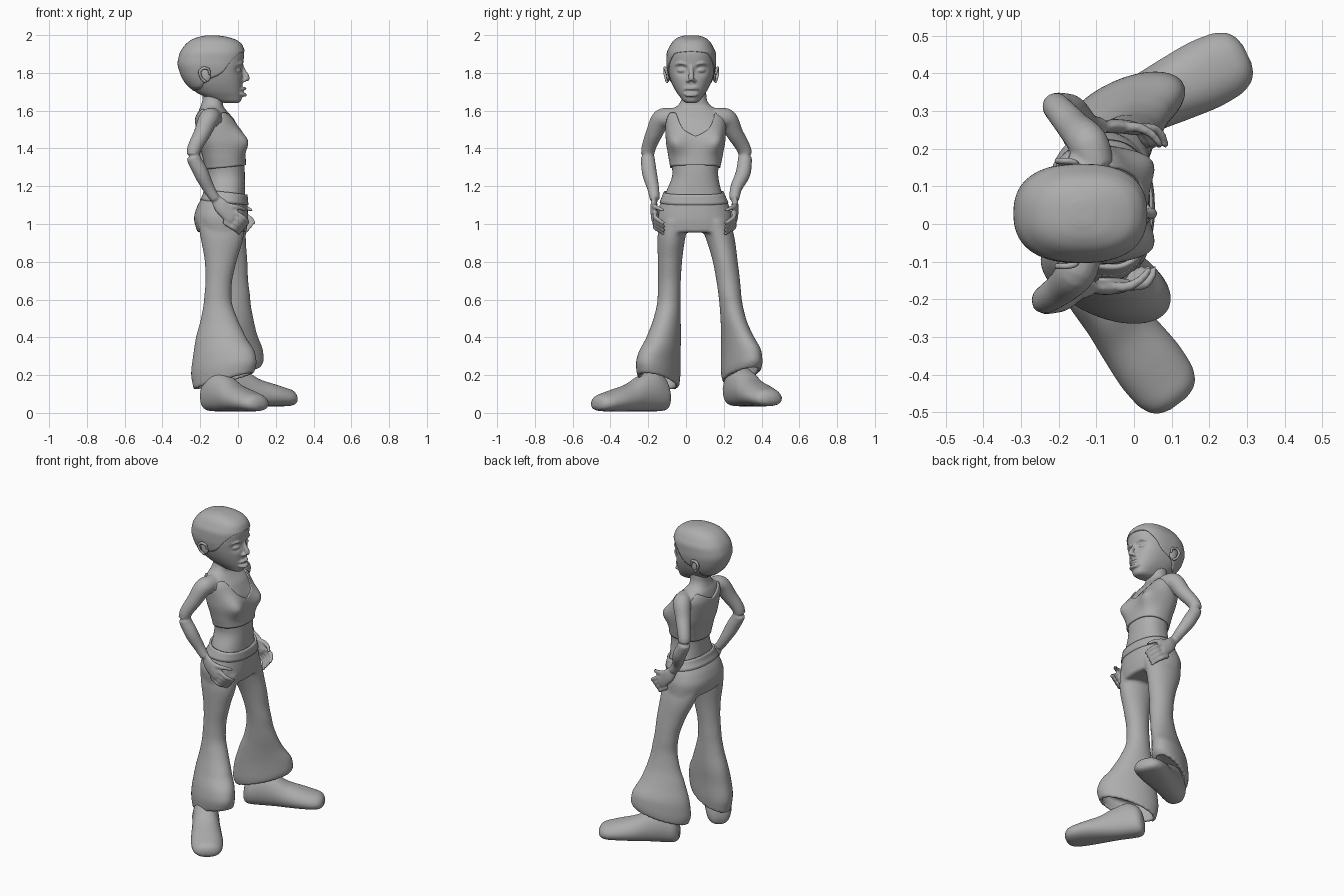
import bpy, bmesh, math
from mathutils import Vector, Matrix

if "Cube" in bpy.data.objects:
    bpy.data.objects.remove(bpy.data.objects["Cube"])

GREY = bpy.data.materials.new("matte grey")
GREY.use_nodes = True
GREY.diffuse_color = (0.42, 0.42, 0.42, 1)
GREY.node_tree.nodes["Principled BSDF"].inputs["Base Color"].default_value = (0.42, 0.42, 0.42, 1)


def sample(table, t):
    """Smooth monotone interpolation of rows (t, values...)."""
    t = min(max(t, table[0][0]), table[-1][0])
    i = 0
    while i < len(table) - 2 and t > table[i + 1][0]:
        i += 1
    def sec(j, k):
        return (table[j + 1][k] - table[j][k]) / (table[j + 1][0] - table[j][0])
    def slope(j, k):
        if j == 0 or j == len(table) - 1:
            return sec(min(j, len(table) - 2), k)
        p, q = sec(j - 1, k), sec(j, k)
        return 2 * p * q / (p + q) if p * q > 0 else 0
    h = table[i + 1][0] - table[i][0]
    s = (t - table[i][0]) / h
    return [(2*s**3 - 3*s*s + 1) * table[i][k] + (s**3 - 2*s*s + s) * h * slope(i, k)
            + (3*s*s - 2*s**3) * table[i + 1][k] + (s**3 - s*s) * h * slope(i + 1, k)
            for k in range(1, len(table[0]))]


def oval(ang, a, b, p=2.0):
    c, s = math.cos(ang), math.sin(ang)
    return (a * math.copysign(abs(c) ** (2 / p), c), b * math.copysign(abs(s) ** (2 / p), s))


def skin(bm, rings, low=True, high=True):
    """Join rings of points with quads and optional end caps."""
    vs = [[bm.verts.new(p) for p in r] for r in rings]
    n = len(vs[0])
    for r, q in zip(vs, vs[1:]):
        for i in range(n):
            bm.faces.new((r[i], r[(i + 1) % n], q[(i + 1) % n], q[i]))
    if low:
        bm.faces.new(vs[0][::-1])
    if high:
        bm.faces.new(vs[-1])


def tube(bm, pts, steps=24, n=16, flat=1.0, side=Vector((0, 0, 1))):
    """Round-ended tube through rows (x, y, z, radius)."""
    rows = [(i, *p) for i, p in enumerate(pts)]
    rings, end = [], len(pts) - 1
    for k in range(steps + 1):
        t = end * k / steps
        x, y, z, r = sample(rows, t)
        d = (Vector(sample(rows, t + .1)[:3]) - Vector(sample(rows, t - .1)[:3])).normalized()
        u = d.cross(side).normalized()
        v = u.cross(d)
        if k in (0, steps):
            r *= .55
        rings.append([Vector((x, y, z)) + u * r * flat * math.cos(2*math.pi*i/n)
                      + v * r * math.sin(2*math.pi*i/n) for i in range(n)])
    skin(bm, rings)


def ball(bm, loc, size, rot=(0, 0, 0)):
    m = Matrix.LocRotScale(Vector(loc), Matrix.Rotation(rot[2], 3, 'Z') @ Matrix.Rotation(rot[1], 3, 'Y'), Vector(size))
    bmesh.ops.create_uvsphere(bm, u_segments=20, v_segments=12, radius=1, matrix=m)


def finish(name, bm, voxel=0, smooth=0, thick=0):
    bmesh.ops.recalc_face_normals(bm, faces=bm.faces)
    me = bpy.data.meshes.new(name)
    bm.to_mesh(me)
    bm.free()
    ob = bpy.data.objects.new(name, me)
    bpy.context.collection.objects.link(ob)
    me.materials.append(GREY)
    for p in me.polygons:
        p.use_smooth = True
    if thick:
        m = ob.modifiers.new("thickness", 'SOLIDIFY')
        m.thickness, m.offset = thick, -1
    if voxel:
        m = ob.modifiers.new("fuse", 'REMESH')
        m.mode, m.voxel_size, m.use_smooth_shade = 'VOXEL', voxel, True
    if smooth:
        m = ob.modifiers.new("soften", 'SMOOTH')
        m.factor, m.iterations = .5, smooth
    return ob


# Body section by height: z, back x, front x, right y, left y
TORSO = [(.95, -.205, .035, -.14, .24), (1.03, -.225, .045, -.148, .238), (1.09, -.21, .043, -.135, .222),
         (1.17, -.17, .037, -.105, .188), (1.27, -.165, .036, -.072, .17), (1.36, -.18, .03, -.085, .185),
         (1.45, -.205, .02, -.098, .2), (1.55, -.218, -.018, -.1, .205), (1.6, -.208, -.06, -.085, .18),
         (1.63, -.195, -.08, -.04, .125), (1.67, -.187, -.08, -.022, .108), (1.76, -.19, -.07, -.02, .106)]
# Head section by height: z, back x, front x, half width
HEAD = [(1.64, -.07, .0, .025), (1.65, -.11, .015, .042), (1.67, -.17, .02, .058), (1.7, -.225, .022, .08),
        (1.75, -.278, .024, .105), (1.8, -.303, .026, .12), (1.85, -.315, .028, .127), (1.9, -.305, .032, .126),
        (1.94, -.282, .022, .11), (1.97, -.25, -.005, .09), (1.99, -.205, -.06, .06), (1.998, -.165, -.11, .03)]


def torso_pt(z, ang, grow=0.0):
    xb, xf, y0, y1 = sample(TORSO, z)
    x, y = oval(ang, (xf - xb) / 2 + grow, (y1 - y0) / 2 + grow, 2.3)
    bust = sum(math.exp(-((ang - s * .68) / .42) ** 2) for s in (-1, 1)) * math.exp(-((z - 1.435) / .06) ** 2)
    return Vector(((xb + xf) / 2 + x + .042 * bust, (y0 + y1) / 2 + y * (1 + .1 * bust), z))


def head_pt(z, ang, grow=0.0):
    xb, xf, w = sample(HEAD, z)
    x, y = oval(ang, (xf - xb) / 2 + grow, w + grow, 2.4)
    if x > 0:                                   # eye sockets
        x -= .02 * sum(math.exp(-((y - s * .052) / .03) ** 2 - ((z - 1.815) / .026) ** 2) for s in (-1, 1))
    return Vector(((xb + xf) / 2 + x, .028 + y, z))


def shell(bm, fn, low, high, grow, steps, n=72, caps=(False, False), ease=False):
    """Wrap a body surface between two edge heights given per angle."""
    rings = []
    for k in range(steps + 1):
        t = math.sin(k / steps * math.pi / 2) if ease else k / steps
        angs = [-math.pi + 2 * math.pi * i / n for i in range(n)]
        rings.append([fn(low(a) + t * (high(a) - low(a)), a, grow) for a in angs])
    skin(bm, rings, *caps)


# Torso, neck, arms and hands fused together
bm = bmesh.new()
shell(bm, torso_pt, lambda a: 1.05, lambda a: 1.75, 0, 50, caps=(True, True))
for left in (False, True):
    def pose(rows):
        return [(x + .03, .09 - y, z, r) for x, y, z, r in rows] if left else rows
    e = -.02 if left else 0
    tube(bm, pose([(-.13, -.05, 1.565, .05), (-.15, -.12, 1.56, .054), (-.19, -.168, 1.48, .045),
                   (-.238, -.203 + e, 1.37, .037), (-.2, -.195 + e, 1.28, .04), (-.15, -.172, 1.18, .031),
                   (-.115, -.165, 1.125, .026)]), 36)
    tube(bm, pose([(-.125, -.165, 1.14, .026), (-.08, -.17, 1.085, .042), (-.035, -.165, 1.04, .042),
                   (-.02, -.16, 1.03, .034)]), 14, flat=.45)
    # Fingers from the top one down, then the thumb
    for i in range(4):
        x, z = -.012 - .016 * i, 1.062 - .02 * i
        tube(bm, pose([(x - .02, -.165, z + .01, .0125), (x + .03, -.165, z - .02, .0125),
                       (x + .058, -.142 + .004 * i, z - .042, .011), (x + .068, -.112, z - .06, .009)]), 12, 10)
    tube(bm, pose([(-.085, -.165, 1.1, .015), (-.03, -.168, 1.095, .014), (.015, -.15, 1.085, .012),
                   (.045, -.115, 1.07, .009)]), 12, 10)
finish("body_and_arms", bm, .007, 4)

# Tank top with dipped neckline, straps and armholes
TOP = [(0, 1.465), (.12, 1.505), (.24, 1.59), (.34, 1.59), (.45, 1.535), (.58, 1.54), (.7, 1.61), (.8, 1.6), (1, 1.56)]
bm = bmesh.new()
shell(bm, torso_pt, lambda a: 1.3 + .012 * math.cos(a), lambda a: sample(TOP, abs(a) / math.pi)[0], .009, 26)
finish("tank_top", bm, thick=.012)

# Trousers: hips and two flared legs: z, x, y, long radius, short radius, turn
LEGS = {
    "right": [(.14, -.075, -.147, .17, .095, -.42), (.22, -.075, -.147, .185, .1, -.42), (.29, -.075, -.142, .175, .097, -.4),
              (.4, -.09, -.118, .138, .084, -.35), (.5, -.1, -.1, .098, .07, -.25), (.6, -.107, -.09, .073, .061, -.1),
              (.68, -.103, -.088, .07, .06, 0), (.8, -.092, -.085, .084, .064, 0), (.92, -.085, -.078, .112, .073, 0),
              (1.02, -.088, -.06, .128, .08, 0)],
    "left": [(.17, -.03, .295, .16, .083, .45), (.22, -.028, .295, .178, .087, .45), (.29, -.026, .293, .172, .086, .45),
             (.4, -.022, .272, .135, .074, .42), (.5, -.014, .25, .098, .064, .3), (.6, -.012, .235, .078, .06, .15),
             (.68, -.02, .226, .076, .062, 0), (.8, -.04, .208, .09, .066, 0), (.92, -.07, .182, .112, .076, 0),
             (1.02, -.085, .15, .128, .084, 0)]}
bm = bmesh.new()
shell(bm, torso_pt, lambda a: .955, lambda a: 1.165 - .015 * math.cos(a), .008, 16, caps=(True, True))
for side, rows in LEGS.items():
    def leg_ring(z, grow=0.0, n=48):
        x, y, a, b, turn = sample(rows, z)
        tilt = .045 * max(0, 1 - (z - rows[0][0]) / .25)      # hem rises at the front
        pts = []
        for i in range(n):
            u, v = oval(2 * math.pi * i / n, a + grow, b + grow)
            c, s = math.cos(turn), math.sin(turn)
            pts.append(Vector((x + u * c - v * s, y + u * s + v * c, z + tilt * (u / a + .6))))
        return pts
    z0 = rows[0][0]
    inner = [leg_ring(z0 + d, -.022) for d in (.1, .06, .02, .0)]
    skin(bm, inner + [leg_ring(z0 + (1.02 - z0) * k / 50) for k in range(51)])
finish("trousers", bm, .009, 5)

# Waistband
bm = bmesh.new()
shell(bm, torso_pt, lambda a: 1.115 - .015 * math.cos(a), lambda a: 1.17 - .015 * math.cos(a), .013, 4)
finish("waistband", bm, thick=.012)

# Shoes: distance from heel to toe, half width, base height, top height
SHOE = [(0, .03, .025, .10), (.012, .055, .01, .15), (.04, .072, .002, .19), (.1, .078, 0, .215), (.18, .08, 0, .19),
        (.27, .088, 0, .143), (.36, .094, 0, .117), (.42, .09, 0, .1), (.46, .076, .003, .088), (.482, .052, .012, .072),
        (.49, .025, .025, .055)]
for name, heel, toe, lift in (("right_shoe", (-.163, -.103), (.118, -.477), .008),
                              ("left_shoe", (-.125, .243), (.3, .452), .035)):
    bm = bmesh.new()
    h, d = Vector((*heel, 0)), Vector((toe[0] - heel[0], toe[1] - heel[1], 0)).normalized()
    size = (Vector(toe) - Vector(heel)).length / .49
    w = Vector((-d.y, d.x, 0))
    rings = []
    for k in range(49):
        s = .49 * (.5 - .5 * math.cos(math.pi * k / 48))
        half, lo, hi = sample(SHOE, s)
        ring = []
        for i in range(32):
            u, v = oval(2 * math.pi * i / 32, half, 1, 2.5)
            taper = 1 - .2 * max(0, v)
            ring.append(h + d * s * size + w * u * taper + Vector((0, 0, lift + lo + (hi - lo) * (v + 1) / 2)))
        rings.append(ring)
    skin(bm, rings)
    finish(name, bm)

# Head with nose, lips, eyes and brows
bm = bmesh.new()
shell(bm, head_pt, lambda a: 1.64, lambda a: 1.998, 0, 60, caps=(True, True))
Y = .028
tube(bm, [(.015, Y, 1.85, .01), (.028, Y, 1.815, .011), (.046, Y, 1.775, .016), (.044, Y, 1.757, .013)], 14, 12, side=Vector((0, 1, 0)))
ball(bm, (.014, Y, 1.695), (.016, .036, .03))
for s in (-1, 1):
    ball(bm, (.03, Y + s * .016, 1.759), (.014, .011, .01))
    ball(bm, (.0, Y + s * .05, 1.813), (.017, .028, .013), (0, 0, s * .35))
    tube(bm, [(.022, Y + s * .02, 1.842, .007), (.018, Y + s * .055, 1.852, .008), (-.012, Y + s * .088, 1.842, .006)], 10, 8)
for z, drop, r in ((1.718, -.008, .008), (1.683, .008, .01)):
    tube(bm, [(.012, Y - .042, z + drop, .004), (.03, Y - .02, z, r), (.037, Y, z, r),
              (.03, Y + .02, z, r), (.012, Y + .042, z + drop, .004)], 20, 10)
finish("head", bm, .0055, 2)

# Close-cropped hair cap
HAIR = [(0, 1.915), (.2, 1.905), (.33, 1.855), (.42, 1.8), (.55, 1.76), (.7, 1.715), (1, 1.705)]
bm = bmesh.new()
shell(bm, head_pt, lambda a: sample(HAIR, abs(a) / math.pi)[0], lambda a: 1.998, .005, 28, caps=(False, True), ease=True)
finish("hair_cap", bm, thick=.008)

# Ears: bowl, rim and lobe
for name, s in (("right_ear", -1), ("left_ear", 1)):
    bm = bmesh.new()
    y = Y + s * .122
    ball(bm, (-.172, y, 1.788), (.026, .01, .036), (0, -.25, 0))
    tube(bm, [(-.15, y + s * .008, 1.79, .006), (-.155, y + s * .013, 1.818, .007), (-.18, y + s * .018, 1.826, .008),
              (-.203, y + s * .018, 1.803, .008), (-.192, y + s * .012, 1.77, .007), (-.168, y + s * .005, 1.75, .008)],
         24, 10, side=Vector((0, 1, 0)))
    finish(name, bm)
